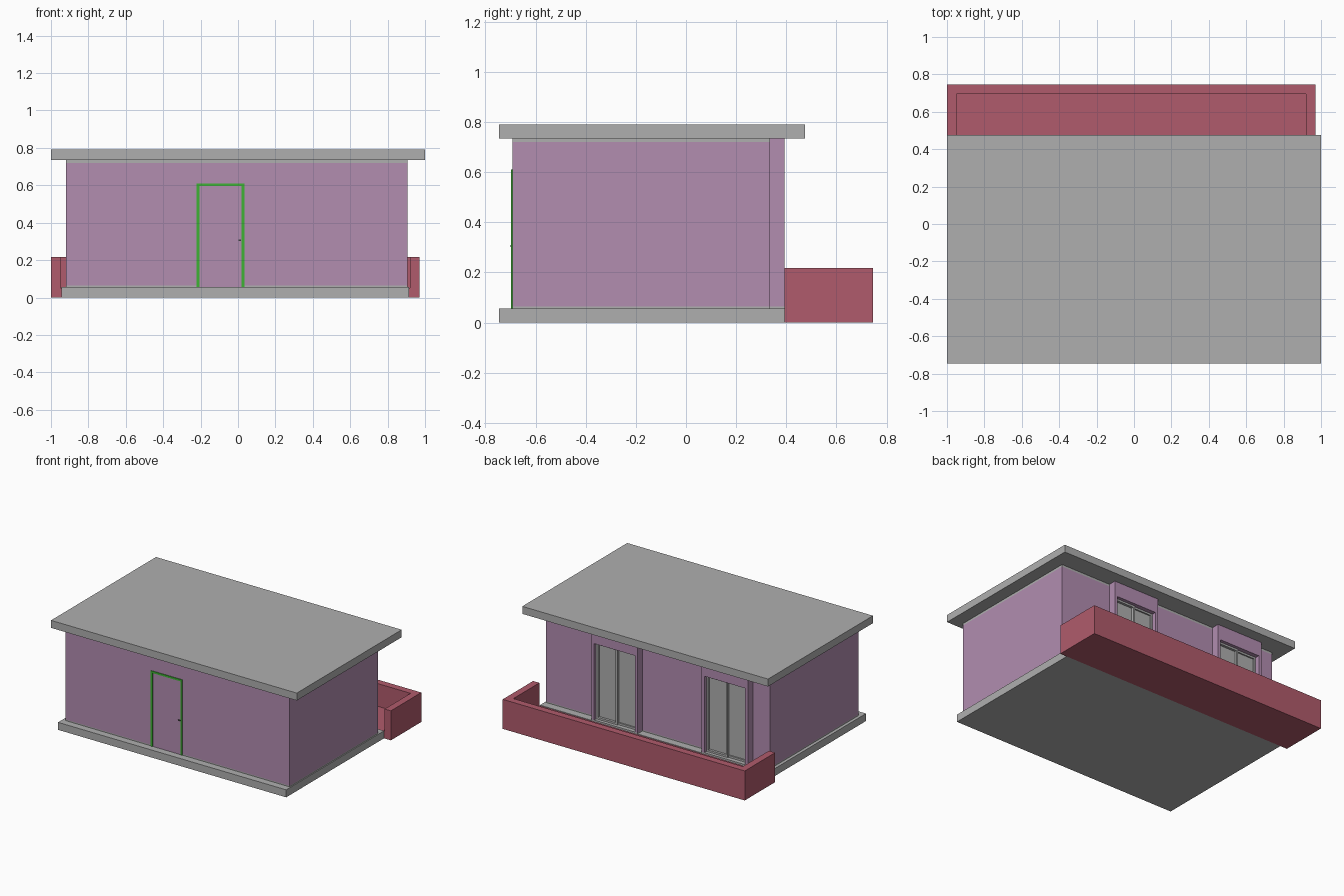
import bpy
import bmesh

cube = bpy.data.objects.get("Cube")
if cube:
    bpy.data.objects.remove(cube, do_unlink=True)


def material(name, rgb):
    m = bpy.data.materials.new(name)
    m.use_nodes = True
    m.diffuse_color = (*rgb, 1)
    m.node_tree.nodes["Principled BSDF"].inputs["Base Color"].default_value = (*rgb, 1)
    return m


GREY = material("concrete grey", (0.43, 0.43, 0.43))
PURPLE = material("mauve plaster", (0.445, 0.266, 0.434))
RED = material("brick red", (0.434, 0.105, 0.15))
GREEN = material("bright green", (0.048, 0.445, 0.034))
DARK = material("dark metal", (0.05, 0.05, 0.05))


def box(name, x, y, z, mat):
    """Axis-aligned block from (min, max) pairs."""
    bm = bmesh.new()
    bmesh.ops.create_cube(bm, size=1)
    for v in bm.verts:
        v.co = [lo + (c + 0.5) * (hi - lo) for c, (lo, hi) in zip(v.co, (x, y, z))]
    mesh = bpy.data.meshes.new(name)
    bm.to_mesh(mesh)
    bm.free()
    mesh.materials.append(mat)
    ob = bpy.data.objects.new(name, mesh)
    bpy.context.collection.objects.link(ob)
    return ob


# Levels shared by the parts
FLOOR, WALL_LOW, WALL_HIGH, EAVES, TOP = 0.055, 0.063, 0.72, 0.735, 0.79
FRONT, BACK, BAY = -0.693, 0.335, 0.392
WALL_X = (-0.92, 0.906)

# Slab and flat roof
box("base_slab", (-0.943, 0.914), (-0.745, BAY), (0, FLOOR), GREY)
box("roof", (-1, 1), (-0.745, 0.475), (EAVES, TOP), GREY)

# Main walls between thin floor and ceiling plates
box("floor_plate", WALL_X, (FRONT, BACK), (FLOOR, WALL_LOW), GREY)
box("walls", WALL_X, (FRONT, BACK), (WALL_LOW, WALL_HIGH), PURPLE)
box("ceiling_plate", WALL_X, (FRONT, BACK), (WALL_HIGH, EAVES), GREY)

# Front door: frame, leaf and handle
fy = (FRONT - 0.005, FRONT + 0.005)
box("door_frame_right", (-0.222, -0.207), fy, (FLOOR, 0.61), GREEN)
box("door_frame_left", (0.019, 0.034), fy, (FLOOR, 0.61), GREEN)
box("door_frame_top", (-0.207, 0.019), fy, (0.596, 0.61), GREEN)
box("door_leaf", (-0.207, 0.019), (FRONT - 0.001, FRONT + 0.005), (FLOOR, 0.596), PURPLE)
box("door_handle", (0.002, 0.017), (FRONT - 0.006, FRONT), (0.301, 0.309), DARK)


def window_bay(tag, x0, x1):
    """Projecting wall bay with a recessed two-leaf glazed door."""
    a, b = x0 + 0.022, x1 - 0.022
    head = 0.625
    depth = (BACK, BAY)
    box(tag + "_sill", (x0, x1), depth, (FLOOR, WALL_LOW), GREY)
    box(tag + "_jamb_right", (x0, a), depth, (WALL_LOW, EAVES), PURPLE)
    box(tag + "_jamb_left", (b, x1), depth, (WALL_LOW, EAVES), PURPLE)
    box(tag + "_lintel", (a, b), depth, (head, EAVES), PURPLE)
    box(tag + "_glass", (a, b), (BACK, 0.35), (WALL_LOW, head), GREY)
    mid = (a + b) / 2
    w = 0.014
    # Each sliding leaf sits on its own track
    for leaf, lo, hi, out in (("right", a, mid + w / 2, 0.36), ("left", mid - w / 2, b, 0.368)):
        y = (0.348, out)
        name = tag + "_leaf_" + leaf
        box(name + "_stile_a", (lo, lo + w), y, (WALL_LOW, head), GREY)
        box(name + "_stile_b", (hi - w, hi), y, (WALL_LOW, head), GREY)
        box(name + "_bottom_rail", (lo + w, hi - w), y, (WALL_LOW, WALL_LOW + w), GREY)
        box(name + "_top_rail", (lo + w, hi - w), y, (head - w, head), GREY)


window_bay("left_bay", 0.12, 0.495)
window_bay("right_bay", -0.778, -0.402)

# Rear terrace: solid floor with a parapet on three sides
PX, PY, RIM, T = (-1, 0.97), (BAY, 0.745), 0.217, 0.051
box("terrace_floor", (PX[0] + T, PX[1] - T), (PY[0], PY[1] - T), (0, 0.05), RED)
box("parapet_back", PX, (PY[1] - T, PY[1]), (0, RIM), RED)
box("parapet_right", (PX[0], PX[0] + T), (PY[0], PY[1] - T), (0, RIM), RED)
box("parapet_left", (PX[1] - T, PX[1]), (PY[0], PY[1] - T), (0, RIM), RED)
